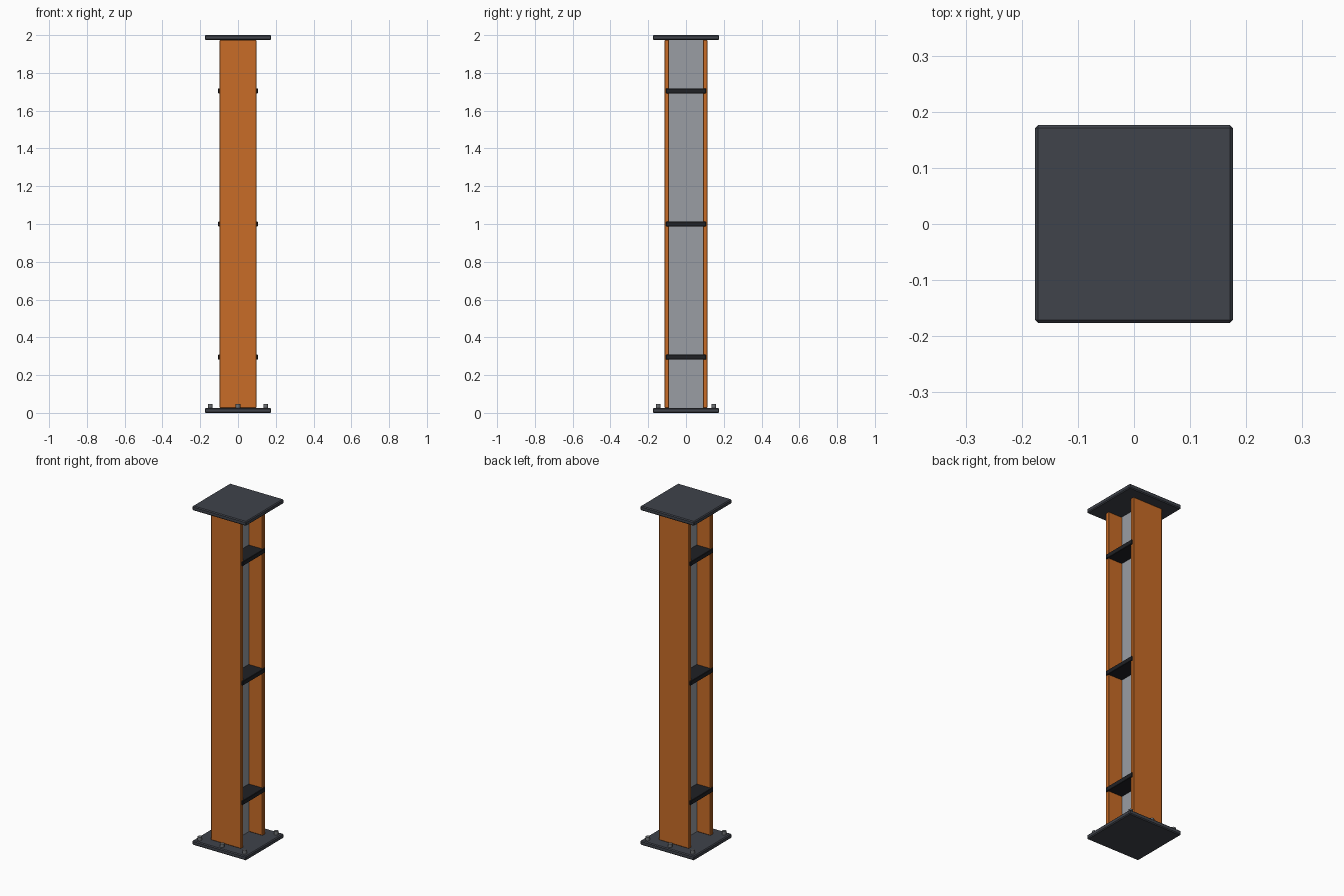
import bpy

if "Cube" in bpy.data.objects:
    bpy.data.objects.remove(bpy.data.objects["Cube"])


def material(name, rgb):
    m = bpy.data.materials.new(name)
    m.diffuse_color = (*rgb, 1)
    m.use_nodes = True
    m.node_tree.nodes["Principled BSDF"].inputs["Base Color"].default_value = m.diffuse_color
    return m


ORANGE = material("orange_paint", (0.58, 0.15, 0.02))
DARK = material("dark_steel", (0.05, 0.056, 0.07))
BLACK = material("black_steel", (0.014, 0.015, 0.018))
STEEL = material("web_steel", (0.32, 0.34, 0.37))
BOLT = material("bolt_steel", (0.16, 0.17, 0.18))


def finish(name, mat, bevel):
    ob = bpy.context.object
    ob.name = name
    ob.data.materials.append(mat)
    if bevel:
        mod = ob.modifiers.new("bevel", 'BEVEL')
        mod.width = bevel
        mod.segments = 1
    return ob


def box(name, size, loc, mat, bevel=0.0):
    bpy.ops.mesh.primitive_cube_add(size=1, location=loc)
    bpy.context.object.scale = size
    bpy.ops.object.transform_apply(location=False, rotation=False, scale=True)
    return finish(name, mat, bevel)


PLATE_W, PLATE_T = 0.352, 0.026
COL_H = 2 - 2 * PLATE_T

# Base and cap plates
box("base_plate", (PLATE_W, PLATE_W, PLATE_T), (0, 0, PLATE_T / 2), DARK, 0.005)
box("cap_plate", (PLATE_W, PLATE_W, PLATE_T), (0, 0, 2 - PLATE_T / 2), DARK, 0.005)

# I-section column: web between two flanges
box("web", (0.016, 0.182, COL_H), (0, 0, 1), STEEL)
for side, s in (("front", -1), ("back", 1)):
    box(side + "_flange", (0.196, 0.024, COL_H), (0, s * 0.101, 1), ORANGE, 0.003)

# Stiffener plates
for i, z in enumerate((0.295, 1.0, 1.705)):
    box(f"stiffener_{i + 1}", (0.21, 0.21, 0.026), (0, 0, z), BLACK, 0.002)

# Anchor bolts along the front and back edges of the base
for side, s in (("front", -1), ("back", 1)):
    for i, x in enumerate((-0.147, 0, 0.147)):
        bpy.ops.mesh.primitive_cylinder_add(vertices=12, radius=0.012, depth=0.03,
                                            location=(x, s * 0.147, PLATE_T + 0.005))
        finish(f"{side}_bolt_{i + 1}", BOLT, 0)
        bpy.ops.object.shade_smooth_by_angle()
